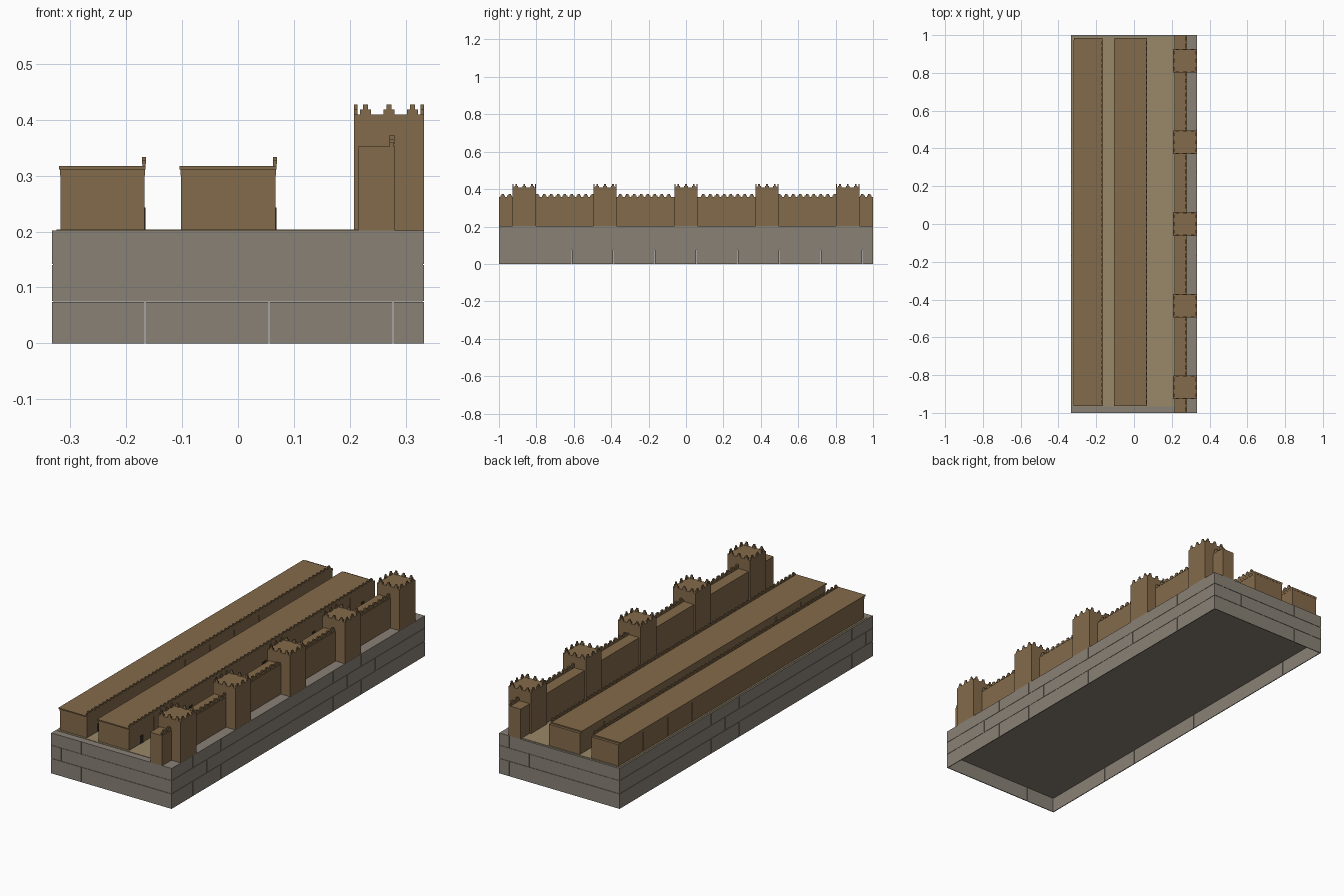
import bpy, bmesh
from mathutils import Vector

if "Cube" in bpy.data.objects:
    bpy.data.objects.remove(bpy.data.objects["Cube"])


def mat(name, c):
    m = bpy.data.materials.new(name)
    m.diffuse_color = (*c, 1)
    m.use_nodes = True
    m.node_tree.nodes["Principled BSDF"].inputs["Base Color"].default_value = m.diffuse_color
    return m


STONE = mat("grey_stone", (0.25, 0.22, 0.18))
BRICK = mat("mud_brick", (0.23, 0.145, 0.07))
SAND = mat("sand", (0.32, 0.25, 0.14))
DARK = mat("dark_wood", (0.03, 0.02, 0.015))


def box(bm, x0, x1, y0, y1, z0, z1):
    r = bmesh.ops.create_cube(bm, size=1)
    for v in r["verts"]:
        v.co = Vector(((x0 + x1) / 2 + v.co.x * (x1 - x0),
                       (y0 + y1) / 2 + v.co.y * (y1 - y0),
                       (z0 + z1) / 2 + v.co.z * (z1 - z0)))
    return r["verts"]


def finish(bm, name, material):
    me = bpy.data.meshes.new(name)
    bm.to_mesh(me)
    bm.free()
    me.materials.append(material)
    ob = bpy.data.objects.new(name, me)
    bpy.context.collection.objects.link(ob)
    return ob


def merlon(bm, x, y, z, w, t, h, along_y):
    # two-step merlon: wide foot, narrow head
    for ww, a, b in ((w, 0, 0.5), (w * 0.5, 0.5, 1)):
        dx, dy = (t, ww) if along_y else (ww, t)
        box(bm, x - dx / 2, x + dx / 2, y - dy / 2, y + dy / 2, z + a * h, z + b * h)


X, Y, TOP = 0.333, 1.0, 0.202
COURSES = (0, 0.075, 0.141, TOP)
G = 0.0015

# plinth core: solid above the first course, hollow underneath
bm = bmesh.new()
box(bm, -X + 0.002, X - 0.002, -Y + 0.002, Y - 0.002, COURSES[1], TOP)
finish(bm, "plinth_core", STONE)

# facing blocks in running bond on all four sides
bm = bmesh.new()


def cuts(half, pitch, shift):
    c = [-half]
    p = -half + (pitch * 0.25 if shift else pitch * 0.75)
    while p < half - 0.01:
        c.append(p)
        p += pitch
    return c + [half]


for i in range(3):
    z0 = COURSES[i] + (G / 2 if i else 0)
    z1 = COURSES[i + 1] - (G / 2 if i < 2 else 0)
    for half, side in ((X, "x"), (Y, "y")):
        c = cuts(half, 0.222, i % 2)
        for n, (a, b) in enumerate(zip(c, c[1:])):
            a += G / 2 if n else 0
            b -= G / 2 if n < len(c) - 2 else 0
            for s in (-1, 1):
                if side == "x":
                    lo, hi = sorted((s * Y, s * (Y - 0.004)))
                    box(bm, a, b, lo, hi, z0, z1)
                else:
                    lo, hi = sorted((s * X, s * (X - 0.004)))
                    box(bm, lo, hi, a, b, z0, z1)
finish(bm, "plinth_blocks", STONE)

# sandy courtyard
bm = bmesh.new()
box(bm, -0.325, 0.215, -0.965, 0.99, TOP - 0.002, TOP + 0.002)
finish(bm, "courtyard", SAND)

# two long halls with cornice, roof slab, parapet and doors
Y0, Y1, N = -0.955, 0.985, 10
STEP = (Y1 - Y0) / N
for name, x0, x1 in (("outer_hall", -0.317, -0.167), ("inner_hall", -0.102, 0.067)):
    bm = bmesh.new()
    box(bm, x0 + 0.001, x1 - 0.001, Y0 + 0.001, Y1 - 0.001, TOP, 0.311)
    for k in range(N):
        a = Y0 + k * STEP + (G / 2 if k else 0)
        b = Y0 + (k + 1) * STEP - (G / 2 if k < N - 1 else 0)
        box(bm, x0, x1, a, b, TOP, 0.311)
    finish(bm, name + "_walls", BRICK)

    bm = bmesh.new()
    box(bm, x0 - 0.001, x1 + 0.001, Y0 - 0.001, Y1 + 0.001, 0.300, 0.311)
    box(bm, x0 - 0.003, x1 + 0.002, Y0 - 0.008, Y1 - 0.012, 0.311, 0.317)
    finish(bm, name + "_roof", BRICK)

    bm = bmesh.new()
    xp = x1 - 0.001
    box(bm, xp - 0.003, xp + 0.003, Y0, Y1 - 0.015, 0.317, 0.322)
    m = 64
    for k in range(m):
        y = Y0 + 0.012 + k * (Y1 - Y0 - 0.04) / (m - 1)
        merlon(bm, xp, y, 0.321, 0.02, 0.007, 0.012, True)
    finish(bm, name + "_parapet", BRICK)

    bm = bmesh.new()
    for k in range(N):
        y = Y0 + (k + 0.5) * STEP
        box(bm, x1 - 0.004, x1 + 0.002, y - 0.013, y + 0.013, TOP, 0.243)
    finish(bm, name + "_doors", DARK)

# curtain wall with stepped parapet
bm = bmesh.new()
box(bm, 0.215, 0.281, -Y, Y, TOP, 0.352)
finish(bm, "curtain_wall", BRICK)
TOWERS = (-0.865, -0.433, 0, 0.433, 0.865)
bm = bmesh.new()
box(bm, 0.271, 0.278, -Y, Y, 0.352, 0.359)
for k in range(54):
    y = -0.98 + k * 1.96 / 53
    if all(abs(y - t) > 0.066 for t in TOWERS):
        merlon(bm, 0.275, y, 0.357, 0.026, 0.009, 0.016, True)
finish(bm, "curtain_wall_parapet", BRICK)

# five towers crowned with merlons
CX, H, T = 0.270, 0.0625, 0.006
for i, cy in enumerate(TOWERS):
    bm = bmesh.new()
    box(bm, CX - H, CX + H, cy - H, cy + H, TOP, 0.409)
    finish(bm, f"tower_{i + 1}", BRICK)
    bm = bmesh.new()
    e = H - T / 2
    for d in (-0.042, 0, 0.042):
        for s in (-1, 1):
            merlon(bm, CX + d, cy + s * e, 0.409, 0.019, T, 0.018, False)
            merlon(bm, CX + s * e, cy + d, 0.409, 0.019, T, 0.018, True)
    finish(bm, f"tower_{i + 1}_merlons", BRICK)
